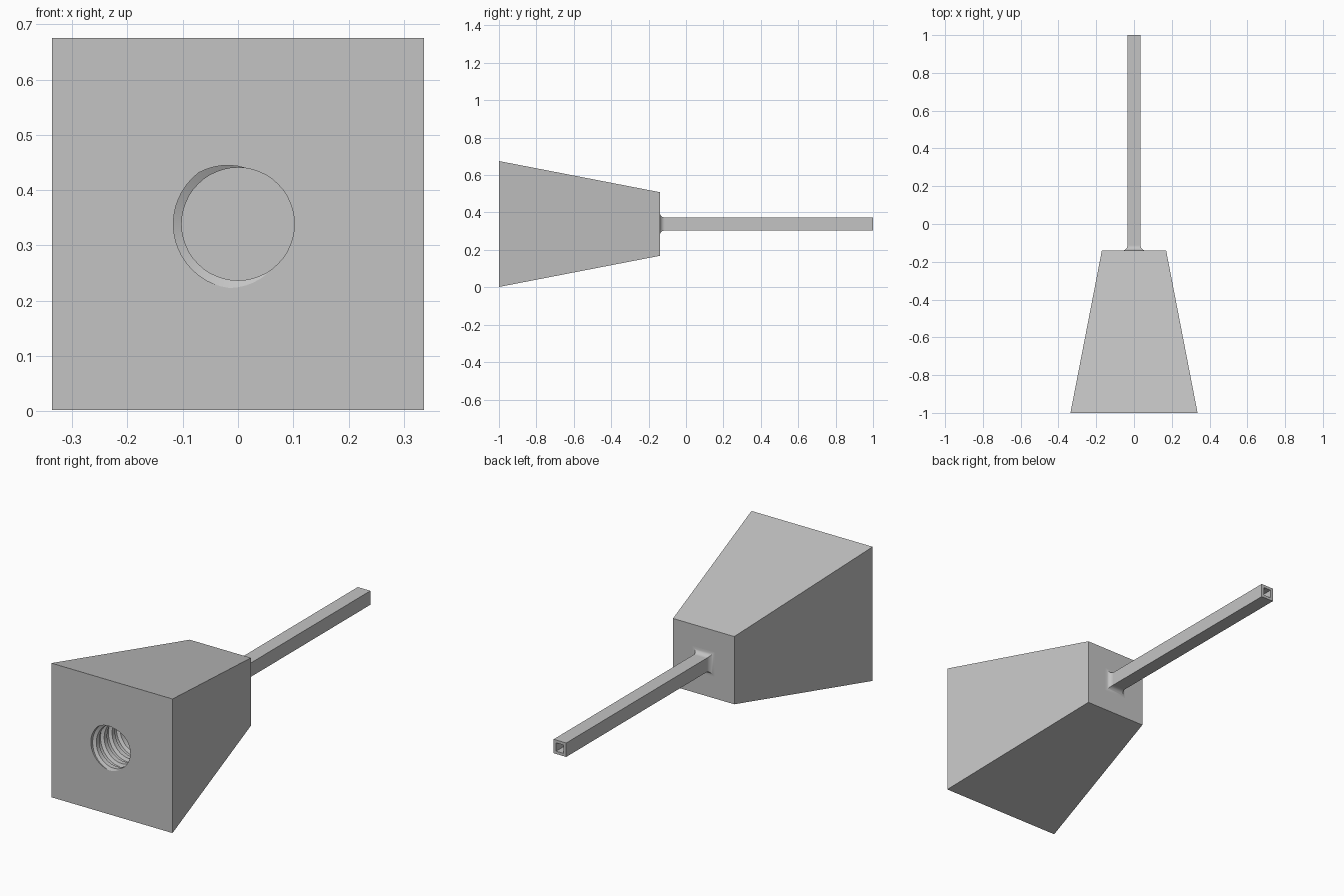
import bpy, bmesh, math

if "Cube" in bpy.data.objects:
    bpy.data.objects.remove(bpy.data.objects["Cube"])

CZ = 0.3385                      # height of the centre axis
PITCH, STEPS = 0.0625, 48        # thread pitch, segments per turn
R_MINOR, R_MAJOR = 0.102, 0.117
HOLE_DEPTH = 0.46

bm = bmesh.new()


def square(h, y):
    return [bm.verts.new((sx * h, y, CZ + sz * h))
            for sx, sz in ((-1, -1), (1, -1), (1, 1), (-1, 1))]


def join(a, b, smooth=False):
    n = len(a)
    for i in range(n):
        f = bm.faces.new((a[i], a[(i + 1) % n], b[(i + 1) % n], b[i]))
        f.smooth = smooth


# Tapered block
front = square(0.3365, -1.0)
back = square(0.17, -0.14)
join(front, back)

# Concave flare between block and tube
FLARE, SEG = 0.026, 8
prev = back
for k in range(SEG + 1):
    a = math.pi / 2 * k / SEG
    ring = square(0.035 + FLARE * (1 - math.sin(a)),
                  -0.14 + FLARE * (1 - math.cos(a)))
    join(prev, ring, smooth=k > 0)
    prev = ring

# Hollow square tube with a blind bore
for h, y in ((0.035, 1.0), (0.021, 1.0), (0.021, -0.12)):
    ring = square(h, y)
    join(prev, ring)
    prev = ring
bm.faces.new(prev)


# Threaded hole: trapezoid groove following a right-hand helix
def thread_radius(phase):
    p = abs((phase + STEPS // 2) % STEPS - STEPS // 2)
    t = min(1, max(0, (15 - p) / 6))
    return R_MINOR + (R_MAJOR - R_MINOR) * t


rows = []
for i in range(int(HOLE_DEPTH / PITCH * STEPS) + 1):
    row = []
    for j in range(STEPS):
        r, a = thread_radius(j + i - 26), 2 * math.pi * j / STEPS
        row.append(bm.verts.new((r * math.cos(a), -1 + i * PITCH / STEPS,
                                 CZ + r * math.sin(a))))
    rows.append(row)
for a, b in zip(rows, rows[1:]):
    for j in range(STEPS):
        k = (j + 1) % STEPS
        bm.faces.new((a[j], a[k], b[j])).smooth = True
        bm.faces.new((a[k], b[k], b[j])).smooth = True
bm.faces.new(rows[-1])

# Front face around the hole
rim = [bm.edges.get((l[i], l[(i + 1) % len(l)]))
       for l in (front, rows[0]) for i in range(len(l))]
bmesh.ops.triangle_fill(bm, use_beauty=True, use_dissolve=False, edges=rim)

bmesh.ops.recalc_face_normals(bm, faces=bm.faces[:])
for e in bm.edges:
    if len(e.link_faces) == 2:
        e.smooth = e.calc_face_angle(0) < math.radians(30)

mesh = bpy.data.meshes.new("threaded_block_with_tube")
bm.to_mesh(mesh)
bm.free()
obj = bpy.data.objects.new("threaded_block_with_tube", mesh)
bpy.context.collection.objects.link(obj)

mat = bpy.data.materials.new("light grey")
mat.diffuse_color = (0.55, 0.55, 0.55, 1)
mat.use_nodes = True
mat.node_tree.nodes["Principled BSDF"].inputs["Base Color"].default_value = mat.diffuse_color
mesh.materials.append(mat)
